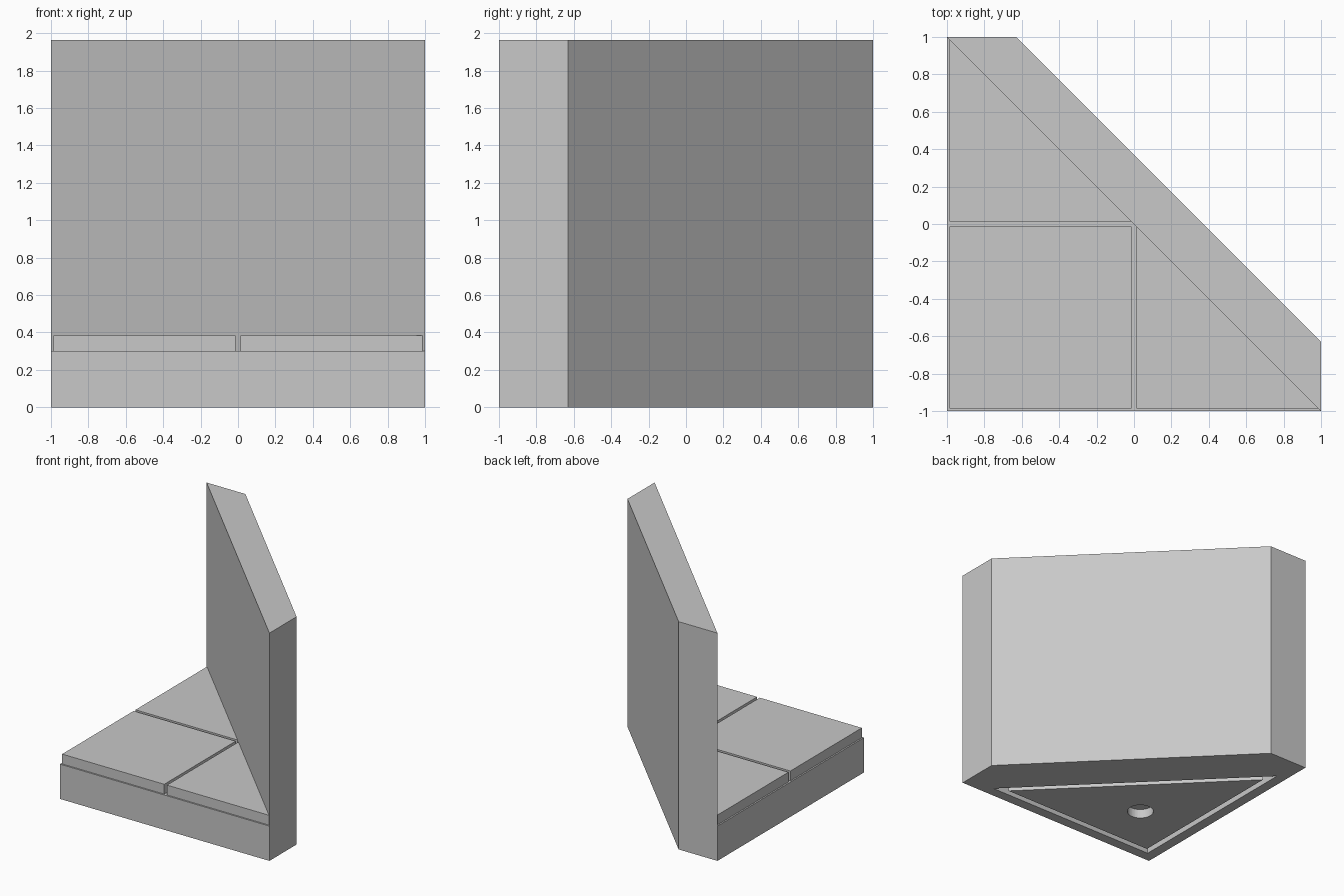
import bpy
import bmesh

default = bpy.data.objects.get("Cube")
if default:
    bpy.data.objects.remove(default, do_unlink=True)

# Single stone grey material
grey = bpy.data.materials.new("stone_grey")
grey.use_nodes = True
colour = (0.58, 0.58, 0.58, 1.0)
grey.diffuse_color = colour
grey.node_tree.nodes["Principled BSDF"].inputs["Base Color"].default_value = colour


def prism(name, outline, bottom, top):
    """Extrude a flat outline straight up between two heights."""
    bm = bmesh.new()
    face = bm.faces.new([bm.verts.new((x, y, bottom)) for x, y in outline])
    extruded = bmesh.ops.extrude_face_region(bm, geom=[face])["geom"]
    verts = [v for v in extruded if isinstance(v, bmesh.types.BMVert)]
    bmesh.ops.translate(bm, verts=verts, vec=(0, 0, top - bottom))
    bmesh.ops.recalc_face_normals(bm, faces=bm.faces[:])
    mesh = bpy.data.meshes.new(name)
    bm.to_mesh(mesh)
    bm.free()
    mesh.materials.append(grey)
    obj = bpy.data.objects.new(name, mesh)
    bpy.context.scene.collection.objects.link(obj)
    return obj


def corner_triangle(x, y, diagonal):
    """Right triangle with its square corner at x, y, closed by x + y = diagonal."""
    return [(x, y), (diagonal - y, y), (x, diagonal - x)]


def cut(target, cutter):
    """Subtract the cutter from the target, then discard the cutter."""
    cutter.hide_render = True
    mod = target.modifiers.new("cut", 'BOOLEAN')
    mod.operation = 'DIFFERENCE'
    mod.solver = 'EXACT'
    mod.object = cutter
    bpy.context.view_layer.objects.active = target
    bpy.ops.object.modifier_apply(modifier=mod.name)
    bpy.data.objects.remove(cutter, do_unlink=True)


BASE_TOP, TILE_TOP, WALL_TOP = 0.30, 0.385, 1.965
RECESS = 0.08

# Triangular floor slab with a recess underneath
base = prism("floor_base", corner_triangle(-1, -1, 0), 0, BASE_TOP)
cut(base, prism("recess_cutter", corner_triangle(-0.91, -0.91, -0.165), -0.1, RECESS))

# Plug inside the recess leaves a narrow groove around it
plug = prism("underside_plug", corner_triangle(-0.86, -0.86, -0.235), 0, RECESS)
bpy.ops.mesh.primitive_cylinder_add(vertices=48, radius=0.107, depth=0.4,
                                    location=(-0.423, -0.423, 0))
hole = bpy.context.object
hole.name = "hole_cutter"
cut(plug, hole)

# Diagonal wall
prism("diagonal_wall", [(-1, 1), (1, -1), (1, -0.63), (-0.63, 1)], 0, WALL_TOP)

# Floor tiles: one square and two halves meeting the wall
near, gap = -0.987, 0.013
square = [(near, near), (-gap, near), (-gap, -gap), (near, -gap)]
prism("square_tile", square, BASE_TOP, TILE_TOP)
prism("left_half_tile", corner_triangle(gap, near, 0), BASE_TOP, TILE_TOP)
prism("right_half_tile", corner_triangle(near, gap, 0), BASE_TOP, TILE_TOP)
